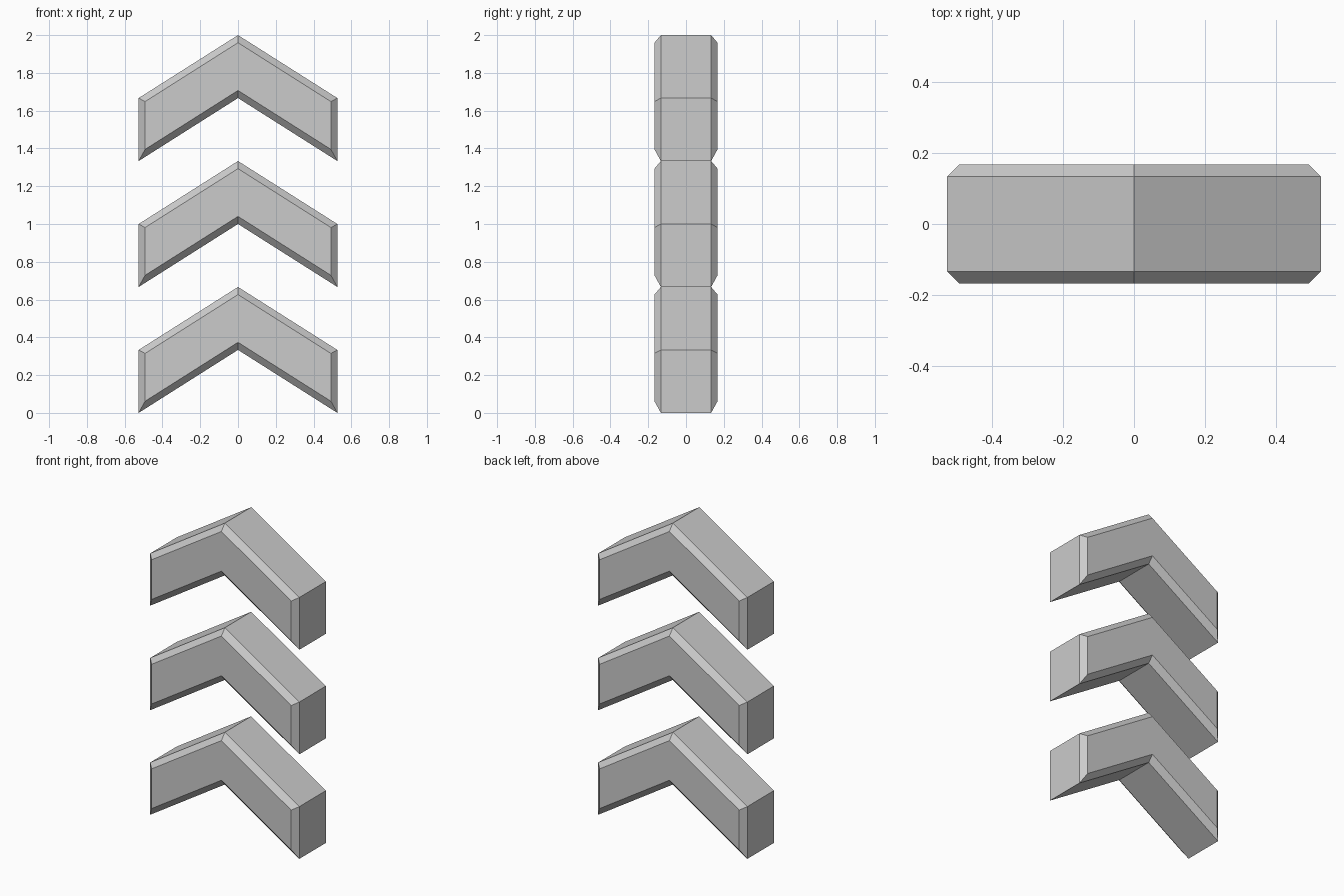
import bpy
import bmesh
from math import hypot

HALF_WIDTH = 0.526   # centre to side face
RISE = 1 / 3         # height gained from side to ridge
BAND = 1 / 3         # vertical thickness of the arm
HALF_DEPTH = 0.167
BEVEL = 0.034
SPACING = 2 / 3

if "Cube" in bpy.data.objects:
    bpy.data.objects.remove(bpy.data.objects["Cube"])

grey = bpy.data.materials.new("plain grey")
grey.use_nodes = True
colour = (0.6, 0.6, 0.6, 1)
grey.diffuse_color = colour
grey.node_tree.nodes["Principled BSDF"].inputs["Base Color"].default_value = colour


def half_outline(inset):
    """Right arm outline in x, z, moved inwards by the inset."""
    slope = RISE / HALF_WIDTH
    lift = inset * hypot(1, slope)
    side = HALF_WIDTH - inset

    def lower(x):
        return RISE - slope * x + lift

    def upper(x):
        return RISE + BAND - slope * x - lift

    return [(0, lower(0)), (side, lower(side)), (side, upper(side)), (0, upper(0))]


def make_chevron(name, z):
    bm = bmesh.new()
    # Four rings from front to back: bevelled face, body, body, bevelled face
    body = HALF_DEPTH - BEVEL
    rings = []
    for y, inset in ((-HALF_DEPTH, BEVEL), (-body, 0), (body, 0), (HALF_DEPTH, BEVEL)):
        rings.append([bm.verts.new((x, y, h)) for x, h in half_outline(inset)])
    bm.faces.new(rings[0])
    bm.faces.new(reversed(rings[-1]))
    # Walls, left open on the centre plane
    for a, b in zip(rings, rings[1:]):
        for i in range(3):
            bm.faces.new((a[i + 1], a[i], b[i], b[i + 1]))
    bmesh.ops.recalc_face_normals(bm, faces=bm.faces)
    mesh = bpy.data.meshes.new(name)
    bm.to_mesh(mesh)
    bm.free()
    mesh.materials.append(grey)
    obj = bpy.data.objects.new(name, mesh)
    obj.location.z = z
    bpy.context.collection.objects.link(obj)
    # The other arm
    mirror = obj.modifiers.new("other arm", "MIRROR")
    mirror.use_clip = True


for level, label in enumerate(("lower", "middle", "upper")):
    make_chevron(label + "_chevron", level * SPACING)
